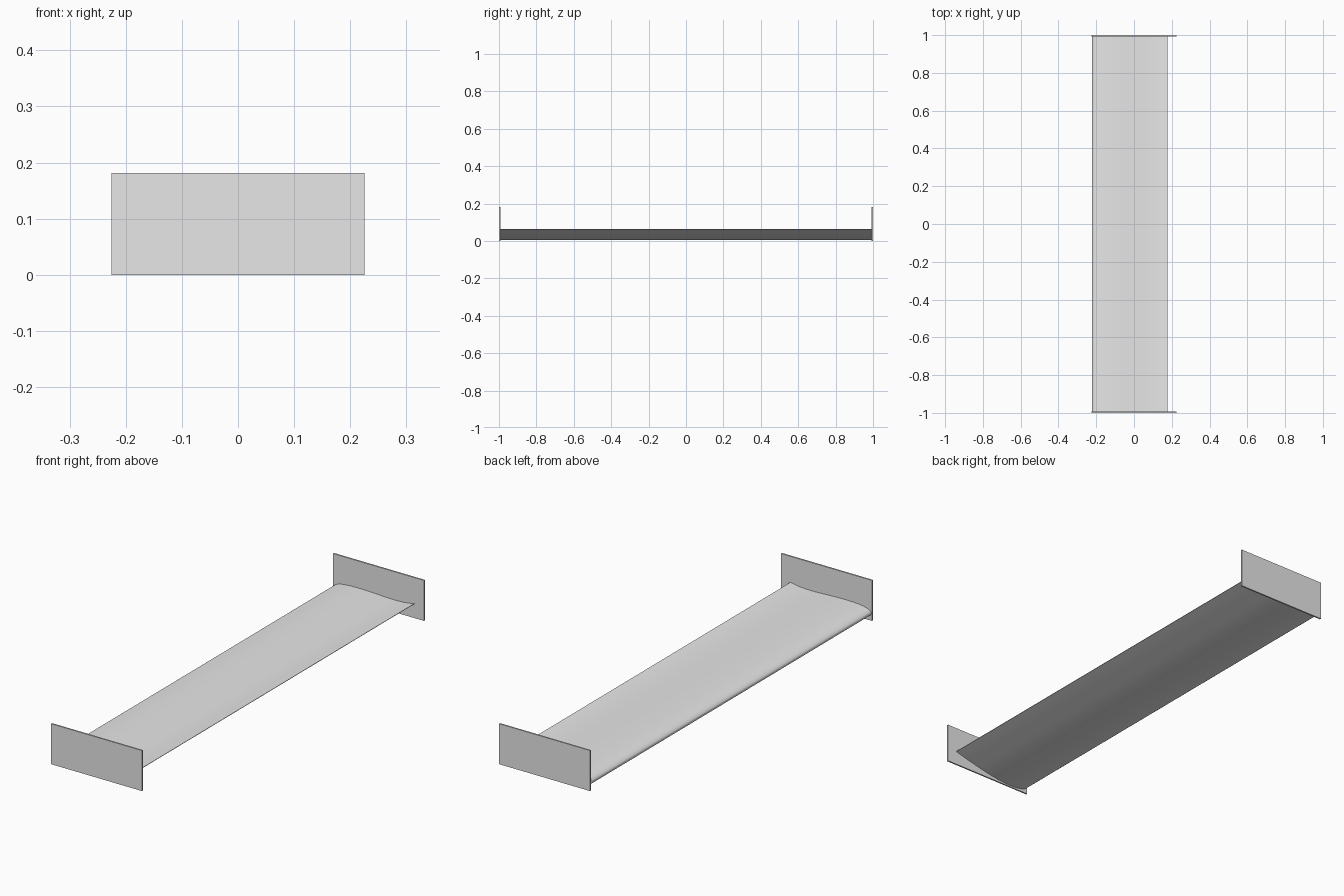
import bpy
import bmesh
from math import radians
from mathutils import Vector

cube = bpy.data.objects.get("Cube")
if cube:
    bpy.data.objects.remove(cube)

GREY = (0.8, 0.8, 0.8, 1.0)
grey = bpy.data.materials.new("light_grey")
grey.use_nodes = True
grey.diffuse_color = GREY
grey.node_tree.nodes["Principled BSDF"].inputs["Base Color"].default_value = GREY

HALF_SPAN = 1.0
PLATE_THICKNESS = 0.007


def add_object(name, bm):
    bmesh.ops.recalc_face_normals(bm, faces=bm.faces)
    mesh = bpy.data.meshes.new(name)
    bm.to_mesh(mesh)
    bm.free()
    mesh.materials.append(grey)
    obj = bpy.data.objects.new(name, mesh)
    bpy.context.collection.objects.link(obj)
    return obj


def smooth_path(points, steps=3):
    """Pass a smooth open curve through the given profile points."""
    pts = [Vector(p) for p in points]
    padded = [2 * pts[0] - pts[1]] + pts + [2 * pts[-1] - pts[-2]]
    path = []
    for a, b, c, d in zip(padded, padded[1:], padded[2:], padded[3:]):
        for i in range(steps):
            t = i / steps
            path.append(b + (c - a) * t / 2
                        + (a - 2.5 * b + 2 * c - d / 2) * t * t
                        + (1.5 * (b - c) + (d - a) / 2) * t ** 3)
    return path + [pts[-1]]


# Inverted aerofoil section, from the tail over the top and nose to the underside
section = smooth_path([
    (0.178, 0.065), (0.14, 0.058), (0.09, 0.055), (0.03, 0.056),
    (-0.04, 0.059), (-0.11, 0.060), (-0.17, 0.057), (-0.205, 0.049),
    (-0.219, 0.040), (-0.222, 0.032), (-0.217, 0.023), (-0.200, 0.014),
    (-0.165, 0.008), (-0.115, 0.006), (-0.05, 0.012), (0.02, 0.024),
    (0.08, 0.038), (0.13, 0.050), (0.178, 0.063),
])

# Wing blade: the section swept between the end plates
bm = bmesh.new()
end_y = HALF_SPAN - PLATE_THICKNESS / 2
outline = bm.faces.new([bm.verts.new((p.x, -end_y, p.y)) for p in section])
swept = bmesh.ops.extrude_face_region(bm, geom=[outline], use_keep_orig=True)
bmesh.ops.translate(bm, vec=(0, 2 * end_y, 0),
                    verts=[v for v in swept["geom"] if isinstance(v, bmesh.types.BMVert)])
blade = add_object("wing_blade", bm)
bpy.ops.object.select_all(action="DESELECT")
blade.select_set(True)
bpy.context.view_layer.objects.active = blade
bpy.ops.object.shade_smooth_by_angle(angle=radians(35))

# Flat rectangular end plates
for name, side in (("front_end_plate", -1), ("back_end_plate", 1)):
    bm = bmesh.new()
    bmesh.ops.create_cube(bm, size=1)
    bmesh.ops.scale(bm, vec=(0.45, PLATE_THICKNESS, 0.181), verts=bm.verts)
    bmesh.ops.translate(bm, vec=(0, side * (HALF_SPAN - PLATE_THICKNESS / 2), 0.0905),
                        verts=bm.verts)
    add_object(name, bm)
